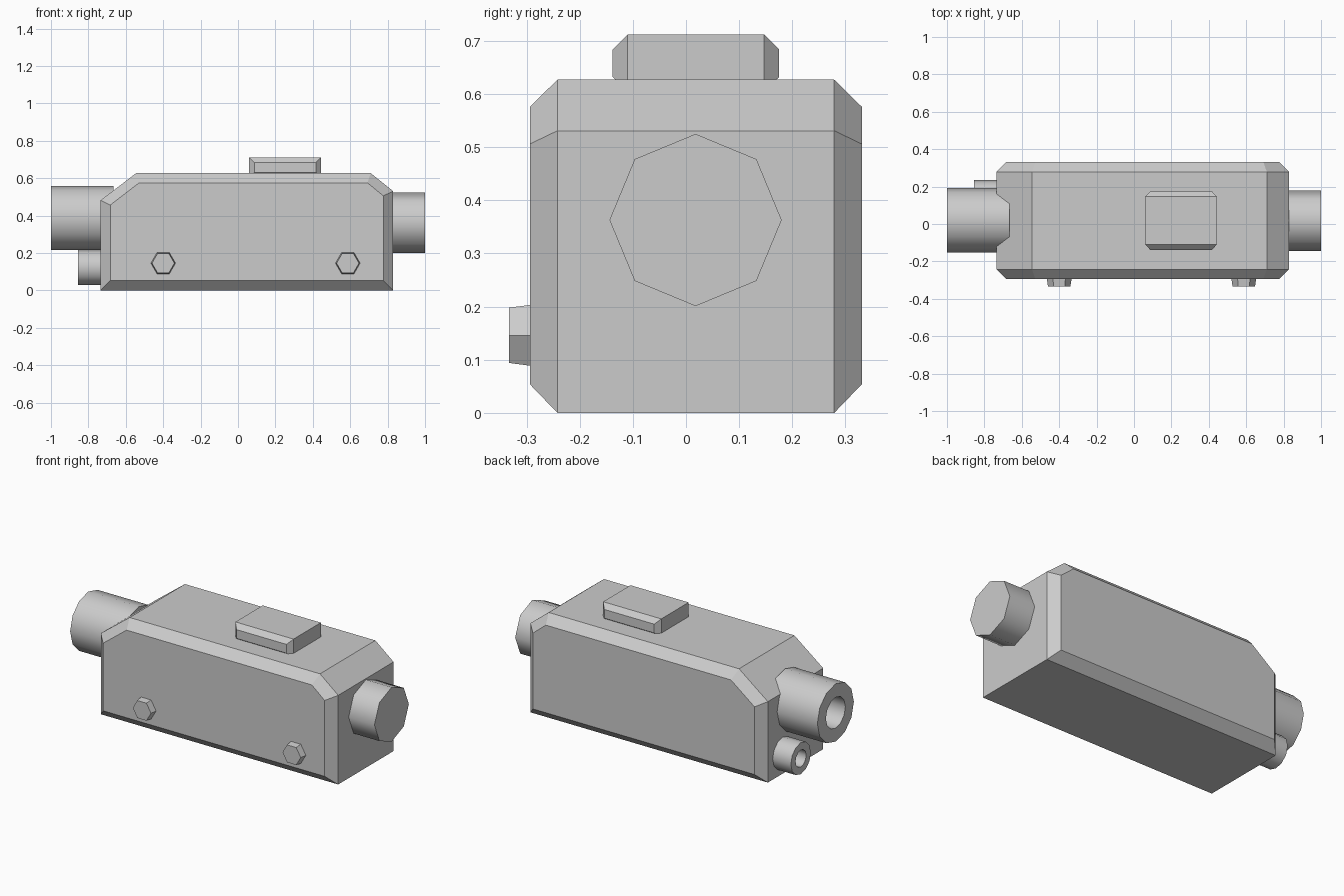
import bpy, bmesh, math
from mathutils import Matrix, Vector

default = bpy.data.objects.get("Cube")
if default:
    bpy.data.objects.remove(default, do_unlink=True)

GREY = (0.6, 0.6, 0.6, 1)
grey = bpy.data.materials.new("light_grey")
grey.use_nodes = True
grey.diffuse_color = GREY
grey.node_tree.nodes["Principled BSDF"].inputs["Base Color"].default_value = GREY


def finish(name, bm, smooth_angle=None):
    bmesh.ops.recalc_face_normals(bm, faces=bm.faces)
    mesh = bpy.data.meshes.new(name)
    bm.to_mesh(mesh)
    bm.free()
    obj = bpy.data.objects.new(name, mesh)
    bpy.context.collection.objects.link(obj)
    mesh.materials.append(grey)
    if smooth_angle:
        bpy.ops.object.select_all(action='DESELECT')
        obj.select_set(True)
        bpy.context.view_layer.objects.active = obj
        bpy.ops.object.shade_smooth_by_angle(angle=math.radians(smooth_angle))
    return obj


def loft(bm, rings, closed=False):
    """Join equal rings of points with quads; cap the ends or close the loop."""
    loops = [[bm.verts.new(p) for p in ring] for ring in rings]
    pairs = list(zip(loops, loops[1:]))
    if closed:
        pairs.append((loops[-1], loops[0]))
    else:
        bm.faces.new(loops[0])
        bm.faces.new(loops[-1])
    for a, b in pairs:
        for i in range(len(a)):
            j = (i + 1) % len(a)
            bm.faces.new((a[i], a[j], b[j], b[i]))


def chamfered_block(name, outer, inner, y0, y1, chamfer):
    """Side profile extruded along y, shrinking to the inner profile at both ends."""
    steps = ((y0, inner), (y0 + chamfer, outer), (y1 - chamfer, outer), (y1, inner))
    bm = bmesh.new()
    loft(bm, [[(x, y, z) for x, z in profile] for y, profile in steps])
    return finish(name, bm)


def circle(x, y, z, radius, sides):
    """Ring around the x axis with a vertex at the top."""
    angles = [2 * math.pi * i / sides for i in range(sides)]
    return [(x, y + radius * math.sin(a), z + radius * math.cos(a)) for a in angles]


def tube(name, x0, x1, y, z, radius, hole, sides):
    bm = bmesh.new()
    ends = [(x0, radius), (x1, radius)]
    if hole:
        ends += [(x1, hole), (x0, hole)]
    loft(bm, [circle(x, y, z, r, sides) for x, r in ends], closed=bool(hole))
    return finish(name, bm, 50)


# Main housing with sloped ends
chamfered_block(
    "housing",
    [(-0.735, 0), (-0.735, 0.482), (-0.545, 0.627), (0.71, 0.627), (0.83, 0.531), (0.83, 0)],
    [(-0.683, 0.054), (-0.683, 0.457), (-0.528, 0.576), (0.692, 0.576), (0.777, 0.506), (0.777, 0.054)],
    -0.294, 0.331, 0.052)

# Raised block on the top
chamfered_block(
    "top_block",
    [(0.06, 0.605), (0.06, 0.712), (0.443, 0.712), (0.443, 0.605)],
    [(0.087, 0.632), (0.087, 0.684), (0.416, 0.684), (0.416, 0.632)],
    -0.138, 0.175, 0.028)

# Hollow tubes at one end, solid stub at the other
tube("large_tube", -1.0, -0.665, 0.02, 0.388, 0.172, 0.092, 12)
tube("small_tube", -0.855, -0.7, 0.14, 0.123, 0.094, 0.05, 12)
tube("end_stub", 0.8, 1.0, 0.018, 0.363, 0.162, None, 8)

# Hexagonal bolts on the front
for side, x in (("right", -0.4), ("left", 0.587)):
    bm = bmesh.new()
    bmesh.ops.create_cone(
        bm, cap_ends=True, segments=6, radius1=0.068, radius2=0.06, depth=0.053,
        matrix=Matrix.Translation(Vector((x, -0.307, 0.146)))
        @ Matrix.Rotation(math.pi / 2, 4, 'X') @ Matrix.Rotation(math.pi / 2, 4, 'Z'))
    # Put a corner of the hexagon on the horizontal axis
    top = max(v.co.z for v in bm.verts) - 0.146
    if top > 0.065:
        bmesh.ops.rotate(bm, verts=bm.verts, cent=(x, -0.307, 0.146),
                         matrix=Matrix.Rotation(math.pi / 6, 3, 'Y'))
    finish(side + "_bolt", bm)
